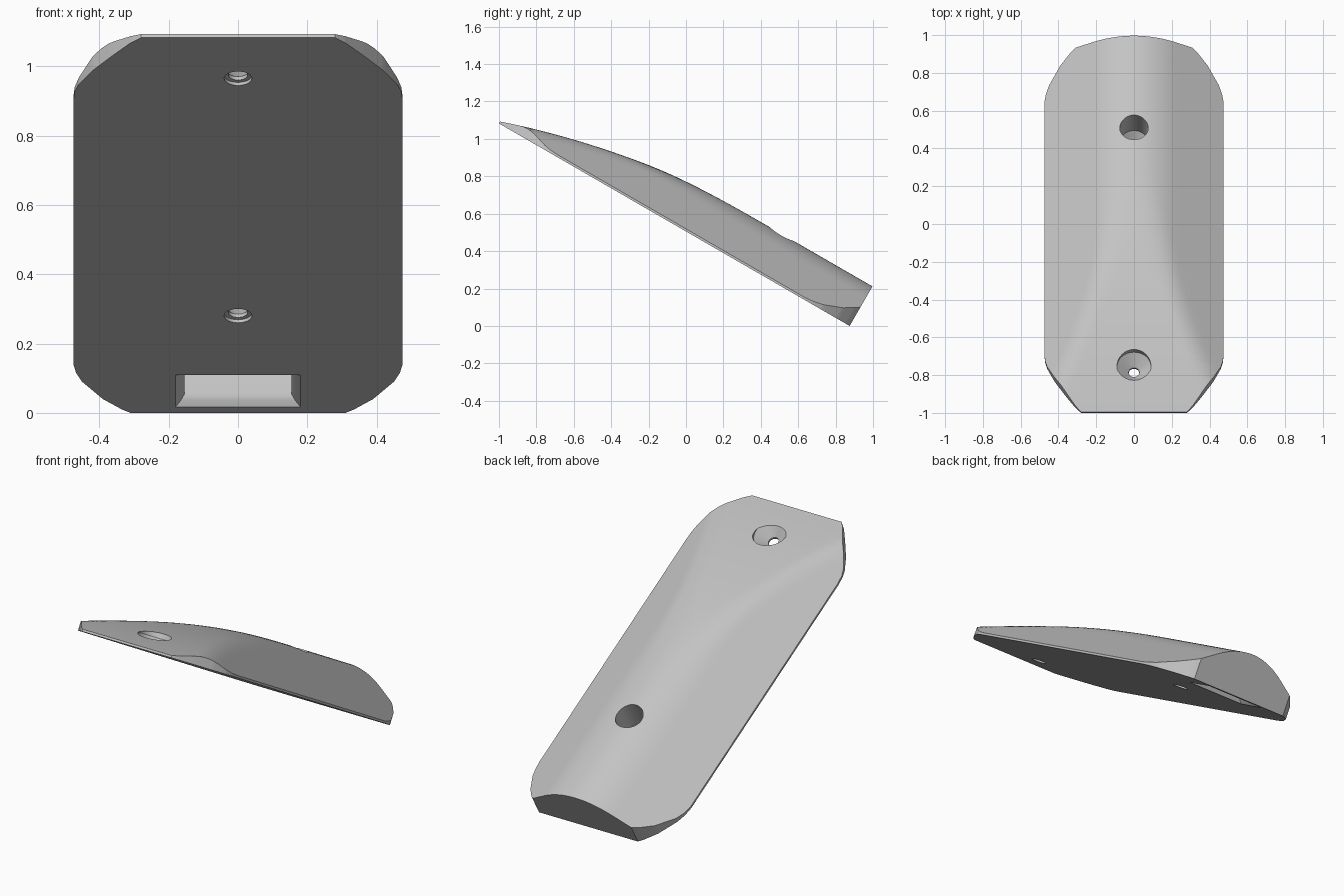
import bpy, bmesh, math
from mathutils import Matrix, Vector

if "Cube" in bpy.data.objects:
    bpy.data.objects.remove(bpy.data.objects["Cube"])

LENGTH, HALF, EDGE, CREST = 2.165, 0.475, 0.012, 0.244
TILT = Matrix.Translation((0, -1, LENGTH / 2)) @ Matrix.Rotation(math.radians(-30), 4, "X")

grey = bpy.data.materials.new("light_grey")
grey.use_nodes = True
grey.diffuse_color = (0.55, 0.55, 0.55, 1)
grey.node_tree.nodes["Principled BSDF"].inputs["Base Color"].default_value = grey.diffuse_color


def loft(name, rings):
    """Closed solid through equal-length rings, tilted into place."""
    bm = bmesh.new()
    rows = [[bm.verts.new(TILT @ Vector(p)) for p in ring] for ring in rings]
    n = len(rows[0])
    for a, b in zip(rows, rows[1:]):
        for i in range(n):
            j = (i + 1) % n
            bm.faces.new((a[i], a[j], b[j], b[i]))
    bm.faces.new(rows[0])
    bm.faces.new(rows[-1])
    bmesh.ops.recalc_face_normals(bm, faces=bm.faces)
    mesh = bpy.data.meshes.new(name)
    bm.to_mesh(mesh)
    bm.free()
    mesh.materials.append(grey)
    obj = bpy.data.objects.new(name, mesh)
    bpy.context.collection.objects.link(obj)
    return obj


# Half width along the length: both ends have rounded, cut corners
FRONT = [(0, .28), (.03, .31), (.10, .36), (.19, .42), (.27, .46), (.31, .471), (.36, HALF)]
BACK = [(0, .31), (.02, .335), (.08, .39), (.18, .45), (.23, .467), (.28, HALF)]


def lookup(table, d):
    for (a, wa), (b, wb) in zip(table, table[1:]):
        if d <= b:
            return wa + (wb - wa) * (d - a) / (b - a)
    return HALF


def half_width(u):
    return min(lookup(FRONT, u), lookup(BACK, LENGTH - u))


def height(x, u):
    """Rounded roof blended with a ramp that rises from the front tip."""
    x, crest = abs(x), 0.22
    slope = (CREST - EDGE) / (HALF - crest / 2)
    roof = CREST - (slope * x * x / (2 * crest) if x < crest else slope * (x - crest / 2))
    t = min(u / 1.5, 1)
    ramp = EDGE + (CREST - EDGE) * (1 - (1 - t) ** 2.2) + 0.04 * t ** 3
    k = 0.04
    blend = max(k - abs(ramp - roof), 0) ** 2 / (4 * k)
    return max(min(ramp, roof) - blend, EDGE * 0.8)


# Body: cross-sections along the slope
def section(u, cols=48):
    w = half_width(u)
    xs = [w * (2 * i / cols - 1) for i in range(cols + 1)]
    return [(w, u, 0), (-w, u, 0)] + [(x, u, height(x, u)) for x in xs]


stops = {LENGTH * i / 72 for i in range(73)}
stops |= {d for d, _ in FRONT} | {LENGTH - d for d, _ in BACK}
body = loft("wedge_body", [section(u) for u in sorted(stops)])


# Screw holes: stacked circles along the plate normal
def screw_hole(name, u, profile, sides=40):
    turns = [2 * math.pi * i / sides for i in range(sides)]
    return loft(name, [[(r * math.cos(a), u + r * math.sin(a), v) for a in turns]
                       for r, v in profile])


relief = [(.04, -.05), (.04, .01), (.028, .011), (.028, .022)]
cutters = [
    screw_hole("front_screw_cutter", .235, relief + [(.09, .08), (.09, .4)]),
    screw_hole("back_screw_cutter", 1.605, relief + [(.075, .08), (.075, .4)]),
]


# Underside pocket: flared mouth, straight inside
def pocket_ring(v, x, far, near=1.945):
    return [(-x, near, v), (x, near, v), (x, far, v), (-x, far, v)]


cutters.append(loft("pocket_cutter", [
    pocket_ring(-.05, .18, 2.13), pocket_ring(0, .18, 2.13),
    pocket_ring(.015, .164, 2.116), pocket_ring(.03, .155, 2.11), pocket_ring(.11, .155, 2.11)]))

# Cut the openings and keep the finished mesh
for cutter in cutters:
    cutter.hide_render = True
    mod = body.modifiers.new(cutter.name, "BOOLEAN")
    mod.operation, mod.solver, mod.object = "DIFFERENCE", "EXACT", cutter
bpy.context.view_layer.update()
graph = bpy.context.evaluated_depsgraph_get()
cut_mesh = bpy.data.meshes.new_from_object(body.evaluated_get(graph))
body.modifiers.clear()
body.data = cut_mesh
for cutter in cutters:
    bpy.data.objects.remove(cutter)

bpy.ops.object.select_all(action="DESELECT")
body.select_set(True)
bpy.context.view_layer.objects.active = body
bpy.ops.object.shade_smooth_by_angle(angle=math.radians(30))
